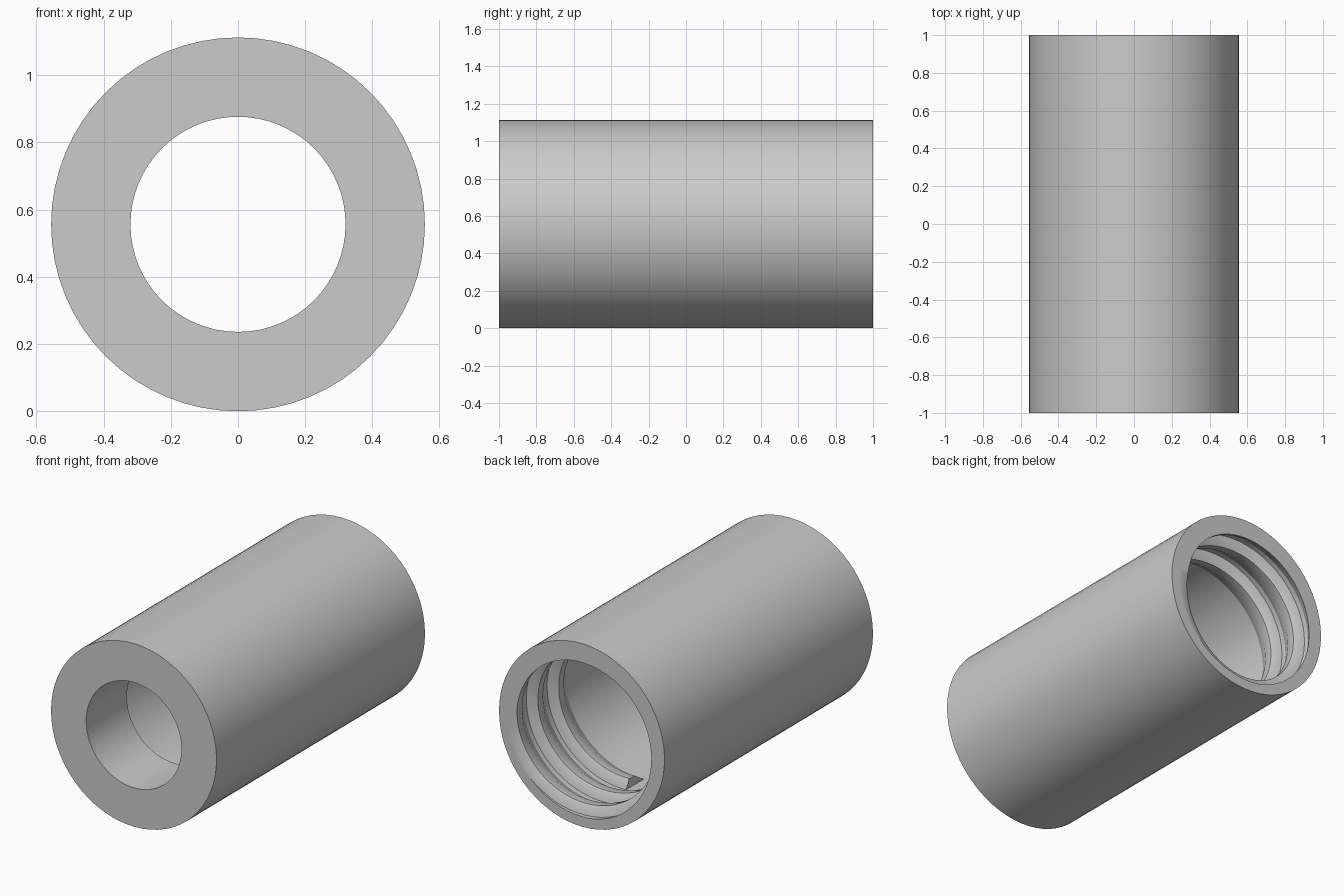
import bpy
import bmesh
from math import sin, cos, tau, radians

if "Cube" in bpy.data.objects:
    bpy.data.objects.remove(bpy.data.objects["Cube"])

R = 0.556        # outer radius and axis height
ROOT = 0.495     # radius of the wide chamber
SEG = 64
PITCH = 0.2

grey = bpy.data.materials.new("plain_grey")
grey.use_nodes = True
colour = (0.6, 0.6, 0.6, 1)
grey.diffuse_color = colour
grey.node_tree.nodes["Principled BSDF"].inputs["Base Color"].default_value = colour


def around(t, r, y):
    """Point at angle t from the bottom, at radius r from the axis."""
    return (-r * sin(t), y, R - r * cos(t))


def bridge(bm, a, b):
    for i in range(len(a)):
        j = (i + 1) % len(a)
        bm.faces.new((a[i], a[j], b[j], b[i]))


def finish(bm, name):
    bmesh.ops.recalc_face_normals(bm, faces=bm.faces)
    mesh = bpy.data.meshes.new(name)
    bm.to_mesh(mesh)
    bm.free()
    mesh.materials.append(grey)
    obj = bpy.data.objects.new(name, mesh)
    bpy.context.collection.objects.link(obj)
    bpy.ops.object.select_all(action="DESELECT")
    obj.select_set(True)
    bpy.context.view_layer.objects.active = obj
    bpy.ops.object.shade_smooth_by_angle(angle=radians(30))


# Sleeve: closed profile of radius and y, turned around the axis
profile = [(R, -1), (R, 1), (ROOT, 1), (ROOT, -0.61), (0.32, -0.61), (0.32, -1)]
bm = bmesh.new()
rings = [[bm.verts.new(around(tau * k / SEG, r, y)) for r, y in profile]
         for k in range(SEG)]
for k in range(SEG):
    bridge(bm, rings[k], rings[(k + 1) % SEG])
finish(bm, "sleeve")

# Internal thread: ridge section of radius and depth, swept along a helix
section = [(0.51, 0), (ROOT, 0), (0.438, 0.03), (0.442, 0.085),
           (ROOT, 0.17), (0.51, 0.17)]
bm = bmesh.new()
rings = []
for k in range(-SEG, 2 * SEG + 1):
    depth = 0.025 + PITCH * k / SEG
    rings.append([bm.verts.new(around(tau * k / SEG, r, 1 - depth - u))
                  for r, u in section])
for a, b in zip(rings, rings[1:]):
    bridge(bm, a, b)
bm.faces.new(rings[0])
bm.faces.new(rings[-1])

# Trim the thread flush with the open end
cut = bmesh.ops.bisect_plane(bm, geom=bm.verts[:] + bm.edges[:] + bm.faces[:],
                             plane_co=(0, 1, 0), plane_no=(0, 1, 0),
                             clear_outer=True)
edges = [e for e in cut["geom_cut"] if isinstance(e, bmesh.types.BMEdge)]
bmesh.ops.triangle_fill(bm, edges=edges, use_beauty=True)
finish(bm, "internal_thread")
